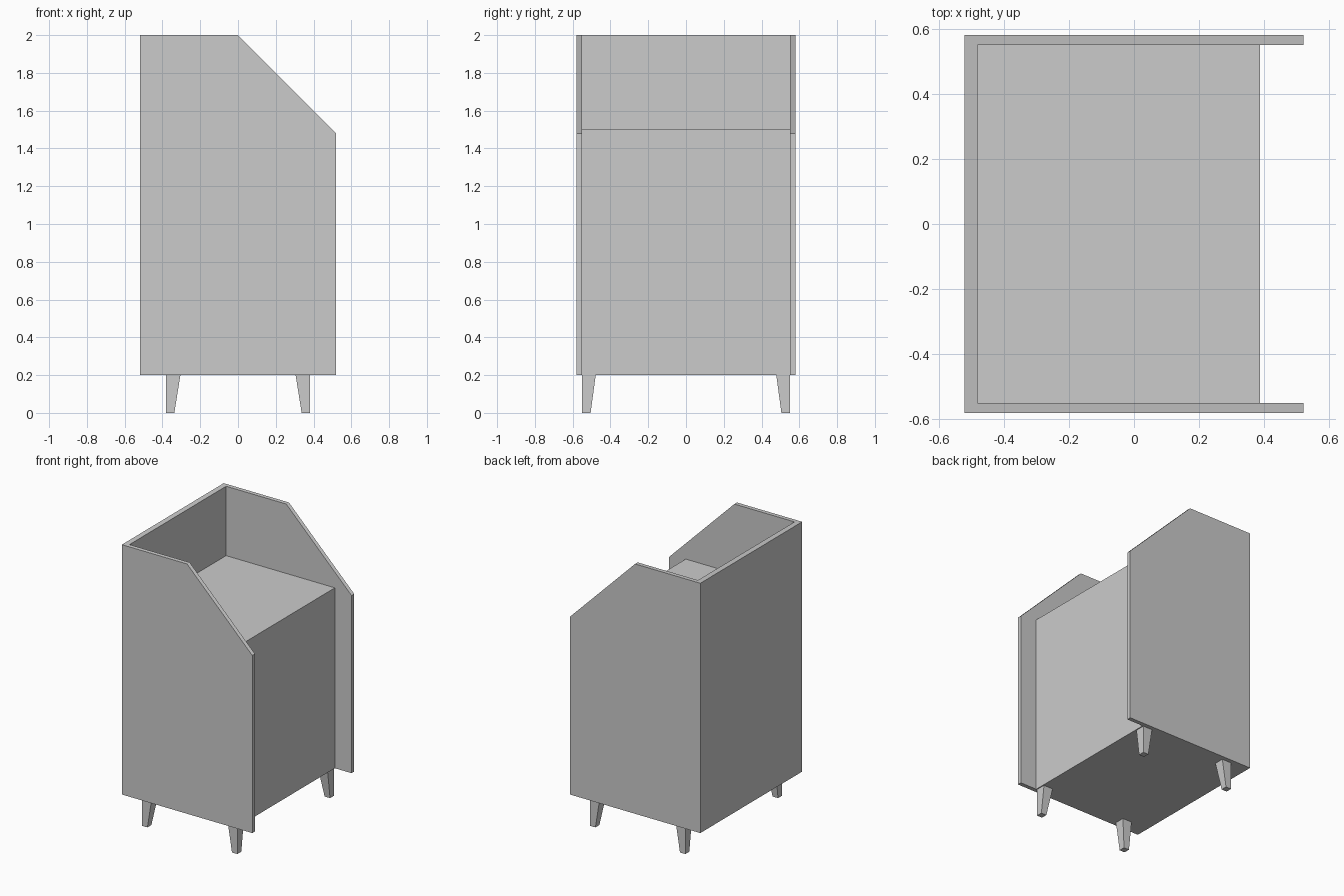
import bpy
import bmesh
from math import radians

cube = bpy.data.objects.get("Cube")
if cube:
    bpy.data.objects.remove(cube, do_unlink=True)

grey = bpy.data.materials.new("plain_grey")
grey.use_nodes = True
colour = (0.6, 0.6, 0.6, 1)
grey.diffuse_color = colour
grey.node_tree.nodes["Principled BSDF"].inputs["Base Color"].default_value = colour

LEG_TOP, HEIGHT = 0.2, 2.0
BACK, FRONT, HALF_DEPTH = -0.52, 0.52, 0.58
INNER_BACK, INNER_HALF = -0.48, 0.55


def loft(bottom, top, z0, z1):
    """Closed solid between two matching outlines."""
    bm = bmesh.new()
    low = [bm.verts.new((x, y, z0)) for x, y in bottom]
    high = [bm.verts.new((x, y, z1)) for x, y in top]
    bm.faces.new(low)
    bm.faces.new(high)
    for i in range(len(low)):
        j = (i + 1) % len(low)
        bm.faces.new((low[i], low[j], high[j], high[i]))
    return bm


def rect(x0, x1, y0, y1):
    return [(x0, y0), (x1, y0), (x1, y1), (x0, y1)]


def finish(name, bm):
    bmesh.ops.recalc_face_normals(bm, faces=bm.faces)
    mesh = bpy.data.meshes.new(name)
    bm.to_mesh(mesh)
    bm.free()
    mesh.materials.append(grey)
    ob = bpy.data.objects.new(name, mesh)
    bpy.context.collection.objects.link(ob)
    return ob


# U-shaped surround, its open front corners sliced off at a slope
outline = [(FRONT, -HALF_DEPTH), (FRONT, -INNER_HALF),
           (INNER_BACK, -INNER_HALF), (INNER_BACK, INNER_HALF),
           (FRONT, INNER_HALF), (FRONT, HALF_DEPTH),
           (BACK, HALF_DEPTH), (BACK, -HALF_DEPTH)]
bm = loft(outline, outline, LEG_TOP, HEIGHT)
bmesh.ops.bisect_plane(bm, geom=bm.verts[:] + bm.edges[:] + bm.faces[:],
                       plane_co=(0, 0, HEIGHT), plane_no=(1, 0, 1),
                       clear_outer=True)
bmesh.ops.holes_fill(bm, edges=[e for e in bm.edges if e.is_boundary])
surround = finish("surround_panels", bm)
bpy.ops.object.select_all(action="DESELECT")
surround.select_set(True)
bpy.context.view_layer.objects.active = surround
bpy.ops.object.shade_smooth_by_angle(angle=radians(50))

# Solid body between the panels
body = rect(INNER_BACK, 0.387, -INNER_HALF, INNER_HALF)
finish("cabinet_body", loft(body, body, LEG_TOP, 1.5))

# Tapered legs, straight on their outer sides
for side, sx in (("back", -1), ("front", 1)):
    for end, sy in (("right", -1), ("left", 1)):
        foot = rect(sx * 0.38, sx * 0.337, sy * 0.55, sy * 0.505)
        head = rect(sx * 0.38, sx * 0.305, sy * 0.55, sy * 0.478)
        finish(f"{side}_{end}_leg", loft(foot, head, 0, LEG_TOP))
